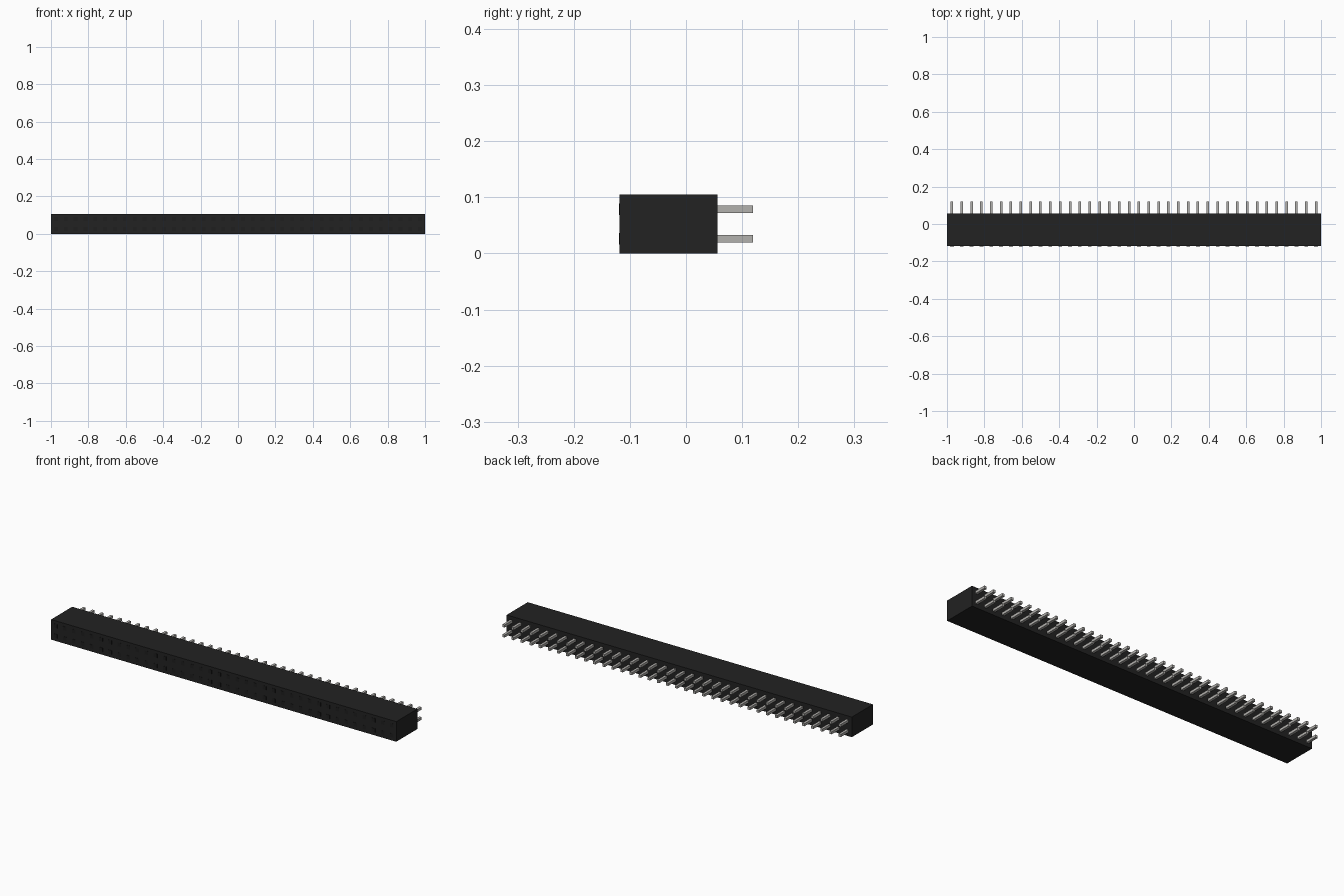
import bpy
import bmesh
from mathutils import Matrix, Vector

cube = bpy.data.objects.get("Cube")
if cube:
    bpy.data.objects.remove(cube, do_unlink=True)

COLUMNS = 38
PITCH = 2 / COLUMNS
ROWS = (PITCH / 2, PITCH * 1.5)
FRONT, BACK, TIP = -0.1185, 0.056, 0.1195
PIN = 0.0133
SOCKET = 0.02


def material(name, rgb, metallic=0.0, roughness=0.6):
    mat = bpy.data.materials.new(name)
    mat.use_nodes = True
    mat.diffuse_color = (*rgb, 1)
    shader = mat.node_tree.nodes["Principled BSDF"]
    shader.inputs["Base Color"].default_value = (*rgb, 1)
    shader.inputs["Metallic"].default_value = metallic
    shader.inputs["Roughness"].default_value = roughness
    return mat


def add_boxes(name, boxes, mat):
    """One object made of boxes, each given as (centre, size)."""
    bm = bmesh.new()
    for centre, size in boxes:
        place = Matrix.Translation(Vector(centre)) @ Matrix.Diagonal((*size, 1))
        bmesh.ops.create_cube(bm, size=1, matrix=place)
    mesh = bpy.data.meshes.new(name)
    bm.to_mesh(mesh)
    bm.free()
    mesh.materials.append(mat)
    obj = bpy.data.objects.new(name, mesh)
    bpy.context.collection.objects.link(obj)
    return obj


def grid_of_boxes(y0, y1, width):
    """A box in every column and row, spanning y0 to y1."""
    return [((-1 + PITCH * (i + 0.5), (y0 + y1) / 2, z), (width, y1 - y0, width))
            for z in ROWS for i in range(COLUMNS)]


black = material("black plastic", (0.016, 0.016, 0.016))
dark = material("socket black", (0.013, 0.013, 0.013))
silver = material("pin metal", (0.45, 0.44, 0.42))

# Housing
add_boxes("housing", [((0, (FRONT + BACK) / 2, PITCH), (2, BACK - FRONT, 2 * PITCH))], black)

# Socket plates on the front, two rows
add_boxes("socket_plates", grid_of_boxes(FRONT - 0.001, FRONT + 0.001, SOCKET), dark)

# Square pins out of the back, two rows
add_boxes("pins", grid_of_boxes(BACK - 0.01, TIP, PIN), silver)
